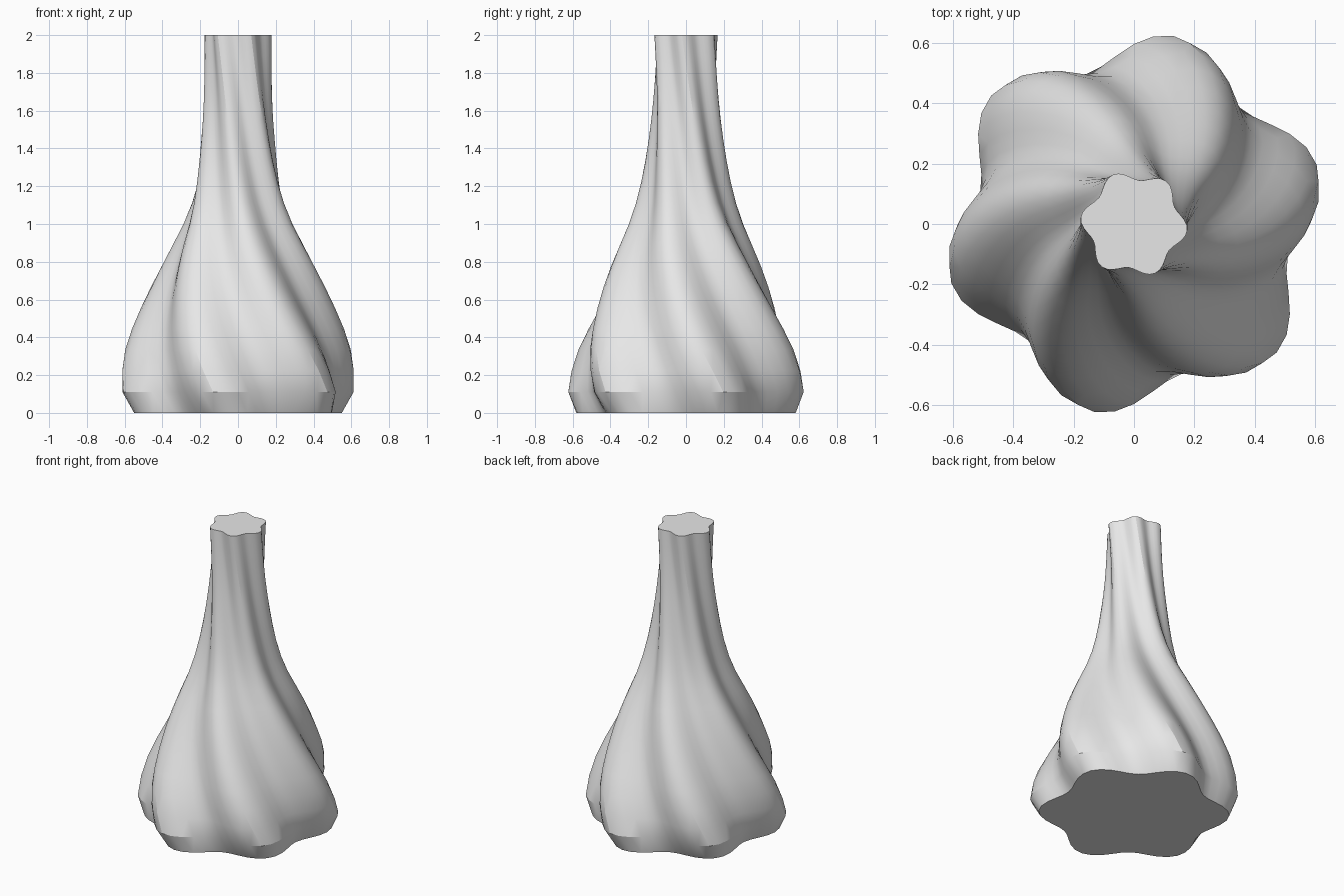
import bpy, bmesh, math

cube = bpy.data.objects.get("Cube")
if cube:
    bpy.data.objects.remove(cube, do_unlink=True)

HEIGHT = 2.0
SIDES = 60
LOBES = 6
RIPPLE = 0.1                      # lobe depth relative to mean radius
TWIST = math.radians(90)          # total turn from base to rim
BASE_ANGLE = math.radians(83)     # direction of one lobe at the base

# Lobe-crest radius at evenly spaced heights, base to rim
CREST = [0.585, 0.637, 0.628, 0.603, 0.562, 0.514, 0.464, 0.412, 0.358, 0.305,
         0.265, 0.237, 0.217, 0.202, 0.190, 0.182, 0.178, 0.177, 0.178]


def make_material(name, colour):
    mat = bpy.data.materials.new(name)
    mat.use_nodes = True
    mat.diffuse_color = colour
    mat.node_tree.nodes["Principled BSDF"].inputs["Base Color"].default_value = colour
    return mat


def lobed_ring(bm, z, crest):
    """One wavy cross-section, turned according to its height."""
    mean = crest / (1 + RIPPLE)
    lobe = BASE_ANGLE - TWIST * z / HEIGHT
    ring = []
    for i in range(SIDES):
        a = lobe + math.tau * i / SIDES
        r = mean * (1 + RIPPLE * math.cos(LOBES * (a - lobe)))
        ring.append(bm.verts.new((r * math.cos(a), r * math.sin(a), z)))
    return ring


# Twisted solid body with flat base and rim caps
bm = bmesh.new()
steps = len(CREST) - 1
rings = [lobed_ring(bm, HEIGHT * k / steps, r) for k, r in enumerate(CREST)]
for low, high in zip(rings, rings[1:]):
    for i in range(SIDES):
        j = (i + 1) % SIDES
        bm.faces.new((low[i], low[j], high[j], high[i]))
bm.faces.new(list(reversed(rings[0])))
bm.faces.new(rings[-1])

mesh = bpy.data.meshes.new("twisted_vase")
bm.to_mesh(mesh)
bm.free()
vase = bpy.data.objects.new("twisted_vase", mesh)
bpy.context.collection.objects.link(vase)
mesh.materials.append(make_material("light grey", (0.8, 0.8, 0.8, 1)))

# Smooth flutes, crisp caps
bpy.ops.object.select_all(action='DESELECT')
vase.select_set(True)
bpy.context.view_layer.objects.active = vase
bpy.ops.object.shade_smooth_by_angle(angle=math.radians(25))
